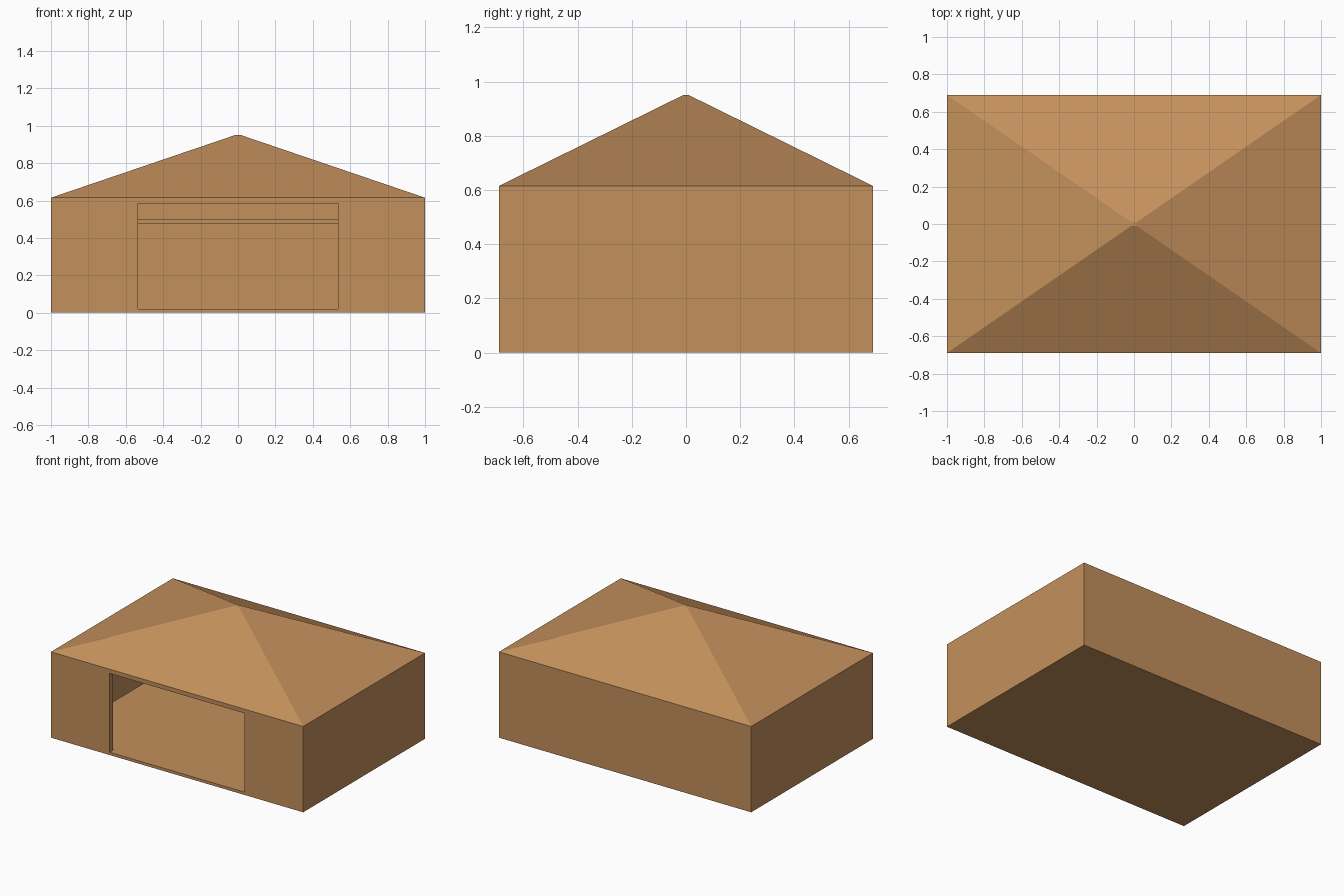
import bpy, bmesh
from mathutils import Matrix

if "Cube" in bpy.data.objects:
    bpy.data.objects.remove(bpy.data.objects["Cube"])

W, D = 1.0, 0.69          # half width and half depth
WALL_TOP, PEAK = 0.615, 0.95
T, FLOOR = 0.04, 0.02     # wall and floor thickness

wood = bpy.data.materials.new("tan_wood")
wood.diffuse_color = (0.552, 0.279, 0.107, 1)
wood.use_nodes = True
wood.node_tree.nodes["Principled BSDF"].inputs["Base Color"].default_value = wood.diffuse_color


def box(name, lo, hi, top_scale=None):
    """Box between two corners; top_scale shrinks the top face to a small square."""
    bm = bmesh.new()
    bmesh.ops.create_cube(bm, size=1)
    size = [b - a for a, b in zip(lo, hi)]
    mid = [(a + b) / 2 for a, b in zip(lo, hi)]
    bm.transform(Matrix.Translation(mid) @ Matrix.Diagonal((*size, 1)))
    if top_scale:
        for v in bm.verts:
            if v.co.z > mid[2]:
                v.co.x *= top_scale
                v.co.y *= top_scale
    mesh = bpy.data.meshes.new(name)
    bm.to_mesh(mesh)
    bm.free()
    mesh.materials.append(wood)
    obj = bpy.data.objects.new(name, mesh)
    bpy.context.collection.objects.link(obj)
    return obj


def cut(target, cutter):
    mod = target.modifiers.new(cutter.name, 'BOOLEAN')
    mod.operation = 'DIFFERENCE'
    mod.solver = 'EXACT'
    mod.object = cutter
    cutter.hide_render = True
    cutter.display_type = 'WIRE'


# Walls and floor: a block hollowed out, with a wide doorway in the front
walls = box("walls", (-W, -D, 0), (W, D, WALL_TOP))
cut(walls, box("room_cutter", (-W + T, -D + T, FLOOR), (W - T, D - T, 0.8)))
cut(walls, box("doorway_cutter", (-0.535, -D - 0.1, FLOOR), (0.535, -D + 0.1, 0.585)))

# Hipped roof with a tiny flat peak
box("roof", (-W, -D, WALL_TOP), (W, D, PEAK), top_scale=0.015)

# Raised door panel lying flat under the ceiling
box("raised_door", (-0.535, -0.47, 0.475), (0.535, 0.1, 0.5))
